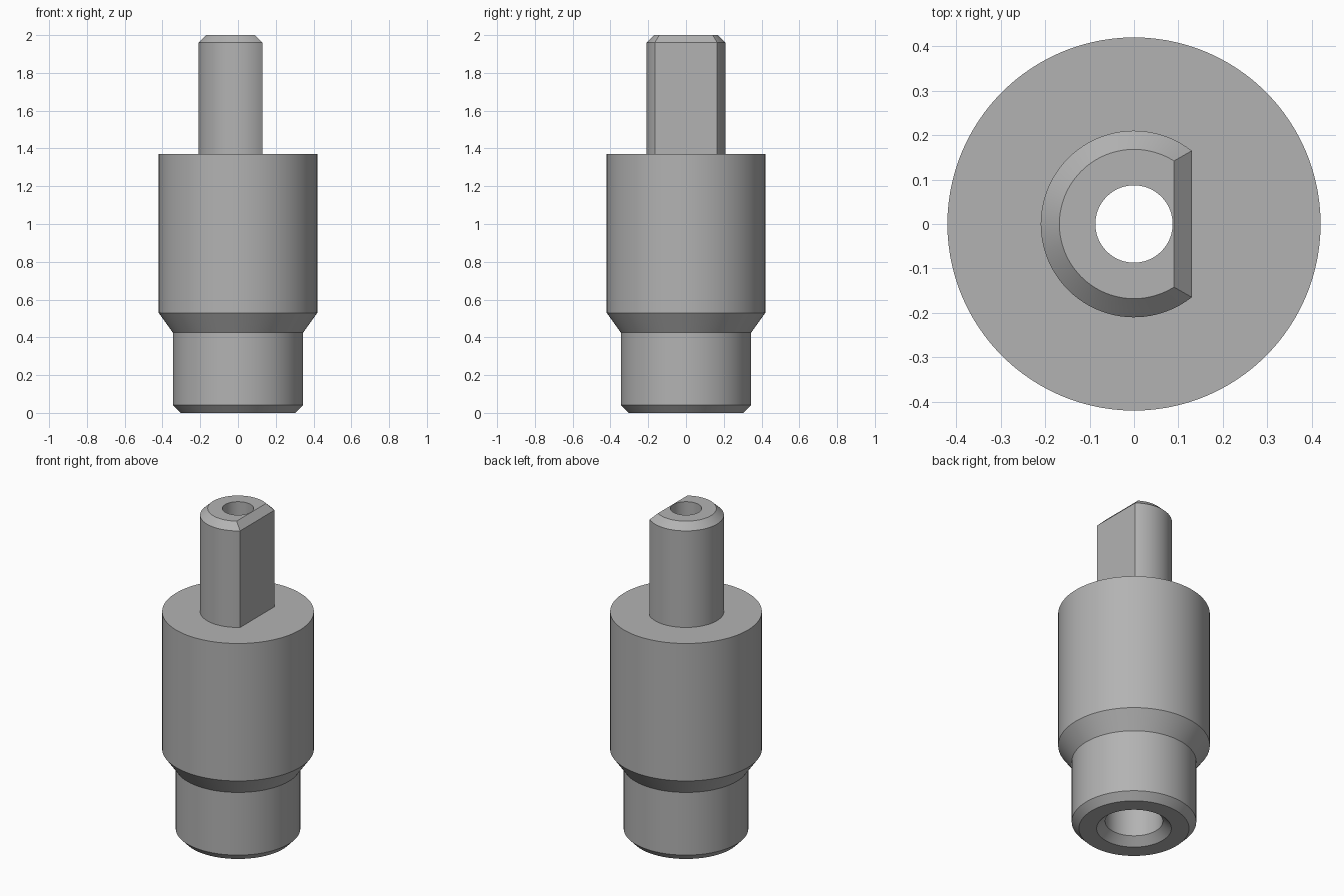
import bpy, bmesh, math

if "Cube" in bpy.data.objects:
    bpy.data.objects.remove(bpy.data.objects["Cube"])

ARC, FLAT = 72, 36          # segments on the round side and on the flat side

grey = bpy.data.materials.new("steel grey")
grey.diffuse_color = (0.45, 0.45, 0.45, 1)
grey.use_nodes = True
grey.node_tree.nodes["Principled BSDF"].inputs["Base Color"].default_value = grey.diffuse_color


def ring(r, z, flat=None):
    """Circle of radius r, or a D shape cut off at x = flat."""
    a = math.acos(flat / r) if flat else math.pi * FLAT / (ARC + FLAT)
    pts = []
    for i in range(ARC):
        t = a + (2 * math.pi - 2 * a) * i / ARC
        pts.append((r * math.cos(t), r * math.sin(t), z))
    for i in range(FLAT):
        t = -a + 2 * a * i / FLAT
        if flat:
            y = r * math.sin(a) * (2 * i / FLAT - 1)
            pts.append((flat, y, z))
        else:
            pts.append((r * math.cos(t), r * math.sin(t), z))
    return pts


def loft(name, rings):
    """Skin a surface through the rings, in outward-facing order."""
    bm = bmesh.new()
    loops = [[bm.verts.new(p) for p in ring(*r)] for r in rings]
    n = ARC + FLAT
    for lo, hi in zip(loops, loops[1:]):
        for j in range(n):
            k = (j + 1) % n
            bm.faces.new((lo[j], lo[k], hi[k], hi[j]))
    mesh = bpy.data.meshes.new(name)
    bm.to_mesh(mesh)
    bm.free()
    mesh.materials.append(grey)
    obj = bpy.data.objects.new(name, mesh)
    bpy.context.collection.objects.link(obj)
    bpy.ops.object.select_all(action='DESELECT')
    obj.select_set(True)
    bpy.context.view_layer.objects.active = obj
    bpy.ops.object.shade_smooth_by_angle(angle=math.radians(25))
    return obj


# Stepped body: chamfered foot, neck, cone, wide barrel and shoulder
loft("body", [(0.207, 0), (0.305, 0), (0.345, 0.042), (0.345, 0.425),
              (0.42, 0.53), (0.42, 1.37), (0.21, 1.37, 0.13)])

# D-shaped shaft with chamfered tip and end face
loft("drive_shaft", [(0.21, 1.37, 0.13), (0.21, 1.96, 0.13),
                     (0.168, 2.0, 0.09), (0.087, 2.0)])

# Through hole, widening to a countersunk socket at the foot
loft("bore", [(0.087, 2.0), (0.087, 0.85), (0.16, 0.85),
              (0.16, 0.045), (0.207, 0)])
